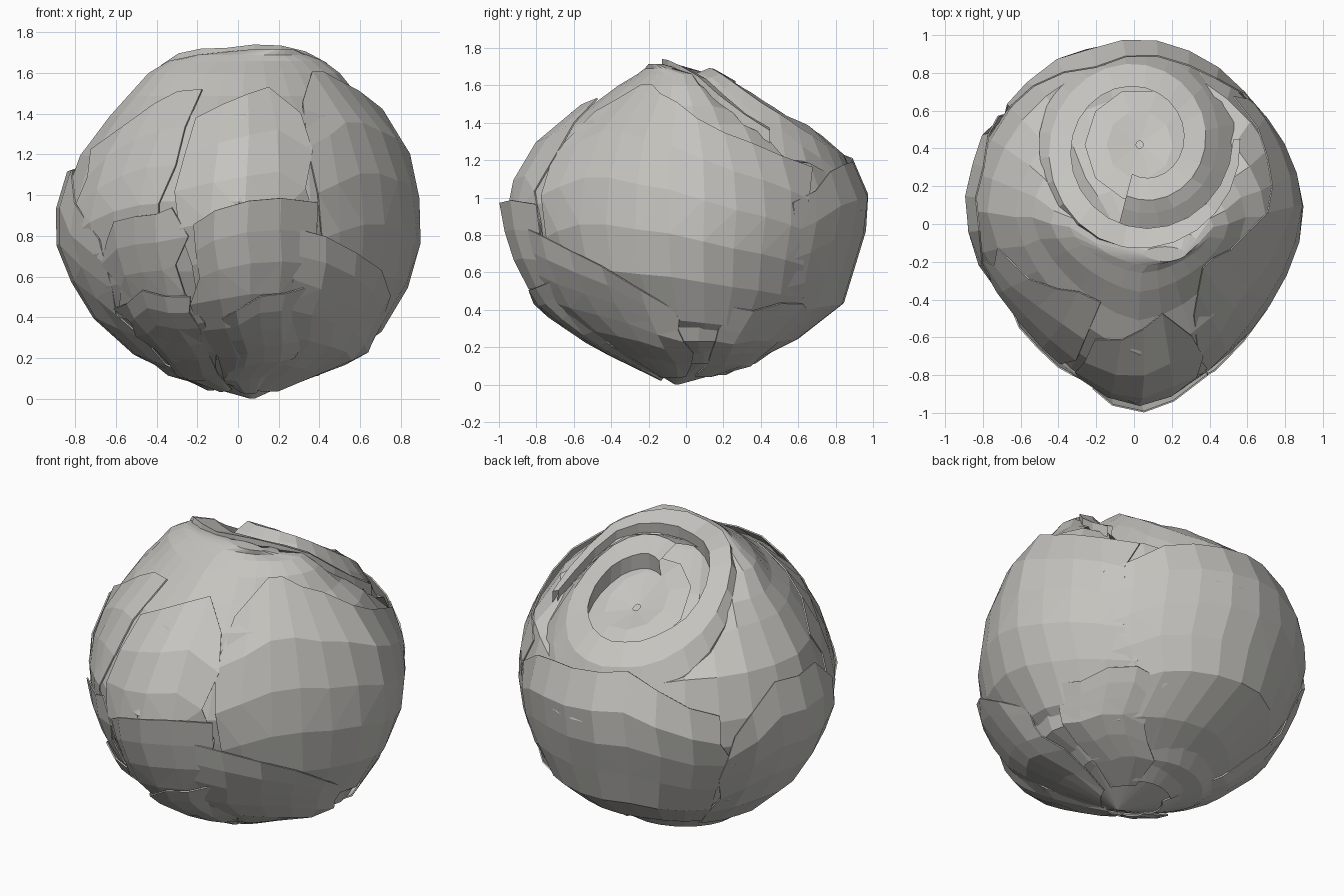
import bpy, bmesh, math, random
from mathutils import Vector
from mathutils.bvhtree import BVHTree

random.seed(4)
cube = bpy.data.objects.get("Cube")
if cube:
    bpy.data.objects.remove(cube)

grey = bpy.data.materials.new("warm_grey")
grey.use_nodes = True
colour = (0.56, 0.55, 0.52, 1)
grey.diffuse_color = colour
grey.node_tree.nodes["Principled BSDF"].inputs["Base Color"].default_value = colour

CENTRE = Vector((0, 0, 0.85))

# Head profile: height, x min, x max, y min, y max
LEVELS = [
    (0.0, 0.06, 0.08, -0.06, -0.04), (0.1, -0.35, 0.34, -0.25, 0.38),
    (0.22, -0.5, 0.64, -0.48, 0.55), (0.42, -0.72, 0.74, -0.76, 0.83),
    (0.62, -0.83, 0.87, -0.88, 0.89), (0.82, -0.9, 0.89, -0.94, 0.95),
    (0.97, -0.87, 0.88, -0.965, 0.98), (1.2, -0.79, 0.83, -0.86, 0.88),
    (1.4, -0.64, 0.71, -0.7, 0.69), (1.5, -0.55, 0.6, -0.52, 0.53),
    (1.6, -0.44, 0.5, -0.36, 0.32), (1.66, -0.34, 0.42, -0.26, 0.2),
    (1.69, -0.2, 0.34, -0.22, 0.0), (1.715, 0.05, 0.28, -0.2, -0.12)]


def surface(az, z, lift=0.0):
    """Point on the head; az in degrees, 0 = front, 90 = +x."""
    z = min(max(z, 0), LEVELS[-1][0])
    i = max(k for k in range(len(LEVELS) - 1) if LEVELS[k][0] <= z)
    a, b = LEVELS[i], LEVELS[i + 1]
    t = (z - a[0]) / (b[0] - a[0])
    x0, x1, y0, y1 = [p + (q - p) * t for p, q in zip(a[1:], b[1:])]
    s, c = math.sin(math.radians(az)), -math.cos(math.radians(az))
    cx, cy = (x0 + x1) / 2, y0 + (y1 - y0) * 0.53
    # The front is pointed, most of all on its -x side
    if c < 0:
        n = 1.62 if s > 0 else 1.47
    else:
        n = 1.76 if s > 0 else 1.88
    ex, ey = (x1 if s > 0 else x0) - cx, (y1 if c > 0 else y0) - cy
    r = (abs(s) ** n + abs(c) ** n) ** (-1 / n)
    p = Vector((cx + s * r * abs(ex), cy + c * r * abs(ey), z))
    return p + (p - CENTRE).normalized() * lift


def add(name, bm, thickness=0):
    # Turn every part's faces outward from the middle of the head
    bmesh.ops.recalc_face_normals(bm, faces=bm.faces)
    bm.normal_update()
    if sum(f.normal.dot(f.calc_center_median() - CENTRE) for f in bm.faces) < 0:
        bmesh.ops.reverse_faces(bm, faces=bm.faces)
    me = bpy.data.meshes.new(name)
    bm.to_mesh(me)
    bm.free()
    me.materials.append(grey)
    ob = bpy.data.objects.new(name, me)
    bpy.context.collection.objects.link(ob)
    if thickness:
        mod = ob.modifiers.new("thickness", "SOLIDIFY")
        mod.thickness, mod.offset = thickness, 0


def grid(bm, rows, closed=False):
    rows = [[bm.verts.new(p) for p in row] for row in rows]
    for a, b in zip(rows, rows[1:]):
        n = len(a)
        for j in range(n if closed else n - 1):
            k = (j + 1) % n
            bm.faces.new((a[j], a[k], b[k], b[j]))
    return rows


# Solid head, with a hollow sunk into the top for the rolled leaves
SEG = 28
CX, CY = 0.03, 0.42
bm = bmesh.new()
rings = grid(bm, [[surface(360 * j / SEG, l[0], -0.015 if 0 < l[0] < 1.6 else 0)
                   for j in range(SEG)] for l in LEVELS], True)
bm.faces.new(rings[0])
bm.faces.new(rings[-1])
bm.normal_update()
tree = BVHTree.FromBMesh(bm)
for v in bm.verts:
    d = math.hypot((v.co.x - CX) / 0.54, (v.co.y - CY) / 0.5)
    if v.co.z > 1.1 and d < 1:
        v.co.z -= 0.24 * min(1, (1 - d) * 3)
add("head_core", bm)


def top_point(r, a, dz):
    r = min(r, 0.55)
    x, y = CX + r * 0.97 * math.cos(a), CY + r * math.sin(a)
    hit = tree.ray_cast(Vector((x, y, 3)), Vector((0, 0, -1)))[0]
    return Vector((x, y, (hit.z if hit else 1.0) + dz))


# Rolled leaves: one spiral sheet with a raised inner lip
def spiral(t):
    return 0.16 + 0.27 * t


bm = bmesh.new()
strips = []
for i in range(33):
    t = i / 32 * 1.3
    a = math.radians(-105) + t * math.tau
    r, r2 = spiral(t), spiral(t + 1)
    wave = random.uniform(-0.006, 0.006)
    strips.append([top_point(r + 0.015, a, -0.12), top_point(r, a, wave),
                   top_point(r + 0.12, a, 0.025 + wave),
                   top_point(r + 0.19, a, -0.015), top_point(r2 + 0.01, a, -0.07)])
grid(bm, strips)
add("rolled_top_leaves", bm)

# Floor of the innermost roll
bm = bmesh.new()
grid(bm, [[top_point(r, math.tau * j / 10, dz) for j in range(10)]
          for r, dz in ((0.02, -0.15), (0.18, -0.1), (0.3, -0.1))], True)
add("inner_roll_floor", bm)


# Outer leaves: a sheet rising from the base to a ragged upper edge
def leaf(name, az0, az1, base, tops, lift, ragged=0.03):
    n = max(4, int((az1 - az0) / 11))
    cols = []
    for j in range(n + 1):
        u = j / n
        k = min(int(u * (len(tops) - 1)), len(tops) - 2)
        f = u * (len(tops) - 1) - k
        top = tops[k] * (1 - f) + tops[k + 1] * f
        top += random.uniform(-ragged, ragged)
        side = min(1, 5 * min(u, 1 - u) + 0.3)
        col = []
        for i in range(7):
            v = i / 6
            sway = random.uniform(-4, 4) if j in (0, n) else 0
            col.append(surface(az0 + (az1 - az0) * u + sway,
                               base + (top - base) * v,
                               lift * side * (0.35 + 0.65 * v)))
        cols.append(col)
    bm = bmesh.new()
    grid(bm, cols)
    bmesh.ops.triangulate(bm, faces=list(bm.faces)[::3])
    add(name, bm, 0.008)


leaf("back_leaf", 125, 232, 0.06, (0.95, 1.15, 1.22, 1.2, 1.0), 0.015)
leaf("right_side_leaf", -128, -62, 0.05, (0.9, 1.15, 1.1, 0.8), 0.02)
leaf("left_side_leaf", 26, 136, 0.12, (1.45, 1.62, 1.5, 1.3, 1.17), 0.015, 0.01)
leaf("left_lower_leaf", 17, 82, 0.05, (0.86, 0.76, 0.6, 0.42), 0.035, 0.01)
leaf("front_upper_leaf", -20, 24, 0.3, (1.38, 1.48, 1.52, 1.42), 0.015)
leaf("front_middle_leaf", -18, 24, 0.08, (0.85, 0.95, 0.98, 0.96), 0.035, 0.01)
leaf("front_right_leaf", -58, -20, 0.1, (0.8, 0.92, 0.93), 0.025)
leaf("front_right_upper_leaf", -75, -26, 0.4, (1.2, 1.45, 1.5), 0.012)
leaf("front_low_leaf", -10, 24, 0.04, (0.4, 0.52, 0.55), 0.04, 0.01)
leaf("front_right_low_leaf", -62, -20, 0.05, (0.44, 0.54, 0.5), 0.035, 0.01)
leaf("back_left_low_leaf", 100, 150, 0.05, (0.4, 0.46, 0.38), 0.02)
